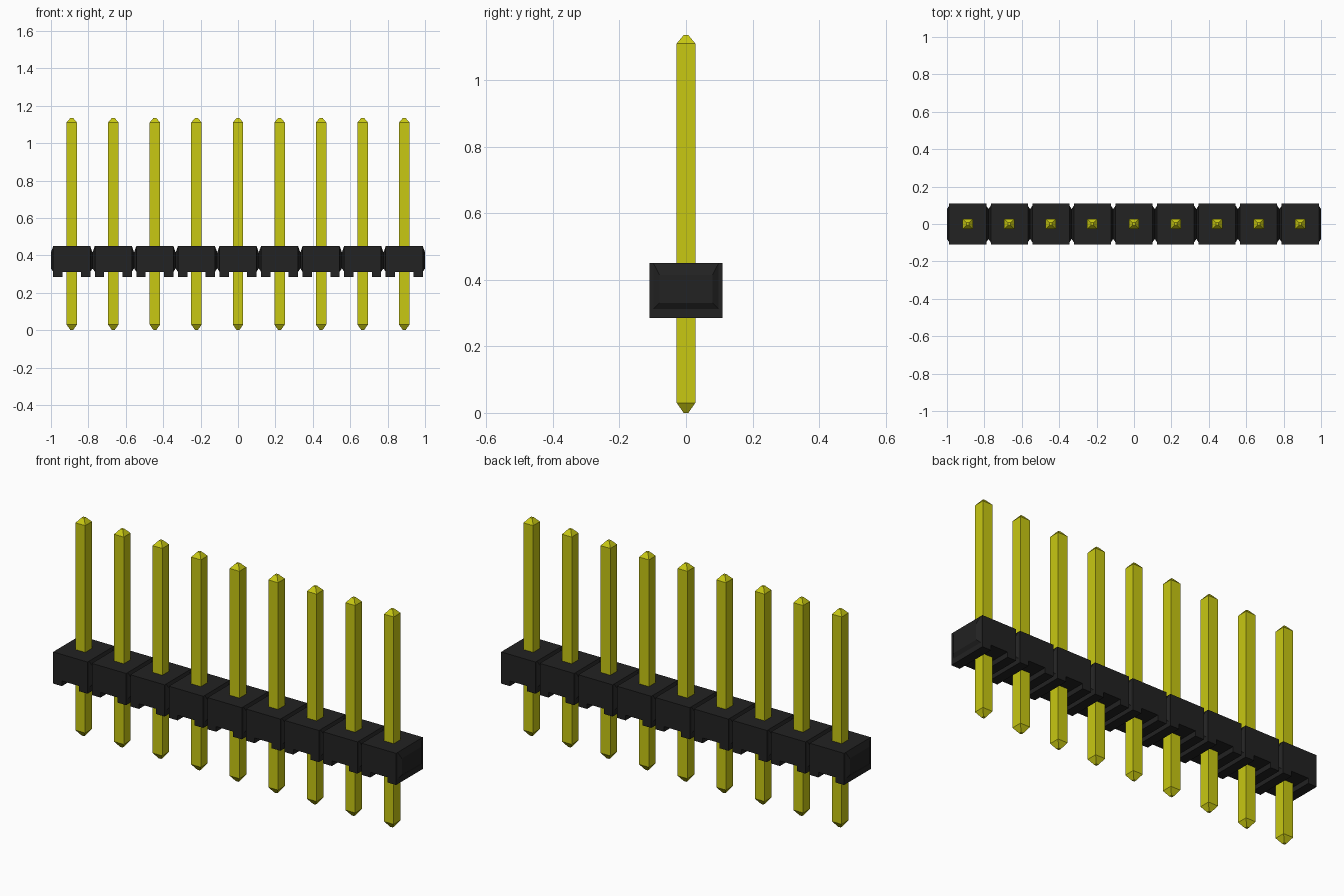
import bpy
import bmesh

cube = bpy.data.objects.get("Cube")
if cube:
    bpy.data.objects.remove(cube, do_unlink=True)

PIN_COUNT = 9
PITCH = 2 / PIN_COUNT
CENTRES = [(i - (PIN_COUNT - 1) / 2) * PITCH for i in range(PIN_COUNT)]


def material(name, colour):
    mat = bpy.data.materials.new(name)
    mat.use_nodes = True
    mat.diffuse_color = colour
    mat.node_tree.nodes["Principled BSDF"].inputs["Base Color"].default_value = colour
    return mat


def loft(name, rings, mat):
    """Skin a list of four-cornered rings and cap both ends."""
    bm = bmesh.new()
    loops = [[bm.verts.new(p) for p in ring] for ring in rings]
    for a, b in zip(loops, loops[1:]):
        for i in range(4):
            j = (i + 1) % 4
            bm.faces.new((a[i], a[j], b[j], b[i]))
    bm.faces.new(loops[0])
    bm.faces.new(loops[-1])
    bmesh.ops.recalc_face_normals(bm, faces=bm.faces)
    mesh = bpy.data.meshes.new(name)
    bm.to_mesh(mesh)
    bm.free()
    mesh.materials.append(mat)
    obj = bpy.data.objects.new(name, mesh)
    bpy.context.collection.objects.link(obj)
    return obj


def ring_x(x, half_y, low, high):
    return [(x, -half_y, low), (x, half_y, low), (x, half_y, high), (x, -half_y, high)]


def ring_z(x, half, z):
    return [(x - half, -half, z), (x + half, -half, z), (x + half, half, z), (x - half, half, z)]


black = material("black plastic", (0.016, 0.016, 0.016, 1))
gold = material("yellow metal", (0.58, 0.58, 0.006, 1))

# Housing: one block per pin, joined by tapered necks
BOTTOM, TOP = 0.312, 0.45
rings = []
for c in CENTRES:
    rings += [
        ring_x(c - PITCH / 2, 0.08, 0.33, 0.415),
        ring_x(c - 0.099, 0.098, BOTTOM, TOP),
        ring_x(c - 0.099, 0.11, BOTTOM, TOP),
        ring_x(c + 0.099, 0.11, BOTTOM, TOP),
        ring_x(c + 0.099, 0.098, BOTTOM, TOP),
    ]
rings.append(ring_x(1, 0.08, 0.33, 0.415))
loft("housing", rings, black)

for n, c in enumerate(CENTRES, 1):
    # Standoff bars under each block
    for side, label in ((-1, "right"), (1, "left")):
        loft(f"standoff_{label}_{n}",
             [ring_x(c + side * 0.049, 0.11, 0.285, BOTTOM),
              ring_x(c + side * 0.099, 0.11, 0.285, BOTTOM)], black)
    # Square pin with blunt pointed ends
    profile = [(0.007, 0), (0.028, 0.03), (0.028, 1.11), (0.007, 1.135)]
    loft(f"pin_{n}", [ring_z(c, half, z) for half, z in profile], gold)
